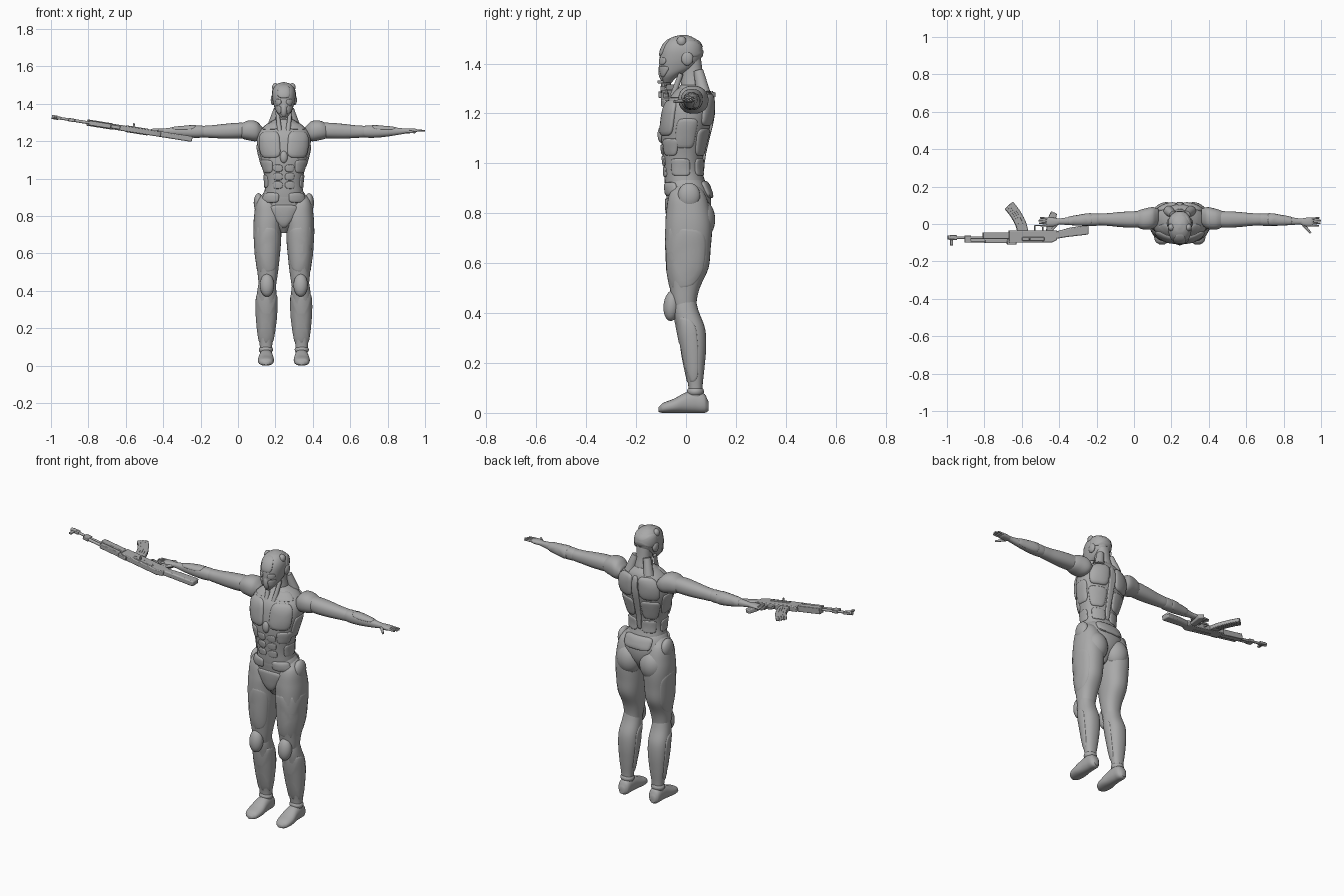
import bpy, bmesh
from math import sin, cos, pi, radians, copysign
from mathutils import Matrix, Vector

cube = bpy.data.objects.get("Cube")
if cube:
    bpy.data.objects.remove(cube)

grey = bpy.data.materials.new("plain grey")
grey.use_nodes = True
grey.diffuse_color = (0.4, 0.4, 0.4, 1)
grey.node_tree.nodes["Principled BSDF"].inputs["Base Color"].default_value = grey.diffuse_color
BODY = Matrix.Translation((0.245, 0, 0))


def finish(name, bm, mirror=False, matrix=BODY, angle=40, bevel=0):
    """Turn a bmesh into a smooth shaded object."""
    bmesh.ops.recalc_face_normals(bm, faces=bm.faces)
    mesh = bpy.data.meshes.new(name)
    bm.to_mesh(mesh)
    bm.free()
    mesh.materials.append(grey)
    ob = bpy.data.objects.new(name, mesh)
    bpy.context.collection.objects.link(ob)
    ob.matrix_world = matrix
    if bevel:
        mod = ob.modifiers.new("bevel", 'BEVEL')
        mod.width, mod.segments = bevel, 2
    if mirror:
        ob.modifiers.new("mirror", 'MIRROR').use_mirror_merge = False
    bpy.ops.object.select_all(action='DESELECT')
    ob.select_set(True)
    bpy.context.view_layer.objects.active = ob
    bpy.ops.object.shade_smooth_by_angle(angle=radians(angle))
    return ob


def section(rows, p):
    """Smoothly interpolate section extents at position p along the axis."""
    n = len(rows)
    i = max(k for k in range(n - 1) if k == 0 or rows[k][0] <= p)
    a, b = rows[i], rows[i + 1]
    before, after = rows[max(i - 1, 0)], rows[min(i + 2, n - 1)]
    h = b[0] - a[0]
    t = (p - a[0]) / h
    out = []
    for k in range(1, 5):
        m0 = (b[k] - before[k]) / (b[0] - before[0]) * h
        m1 = (after[k] - a[k]) / (after[0] - a[0]) * h
        out.append((2*t**3 - 3*t*t + 1) * a[k] + (t**3 - 2*t*t + t) * m0
                   + (3*t*t - 2*t**3) * b[k] + (t**3 - t*t) * m1)
    return out


def surface(rows, axis, p, angle, lift=0.0, power=0.88):
    """Point on a lofted body; rows hold (position, low, high, low, high)."""
    u0, u1, v0, v1 = section(rows, p)
    cu, cv = cos(angle), sin(angle)
    u = (u0 + u1) / 2 + ((u1 - u0) / 2 + lift) * copysign(abs(cu) ** power, cu)
    v = (v0 + v1) / 2 + ((v1 - v0) / 2 + lift) * copysign(abs(cv) ** power, cv)
    return {'X': (p, u, v), 'Y': (u, p, v), 'Z': (u, v, p)}[axis]


def loft(name, rows, axis='Z', mirror=False, sides=32, steps=5, matrix=BODY):
    bm = bmesh.new()
    spots = [a[0] + (b[0] - a[0]) * k / steps for a, b in zip(rows, rows[1:]) for k in range(steps)]
    spots.append(rows[-1][0])
    rings = [[bm.verts.new(surface(rows, axis, p, 2 * pi * k / sides)) for k in range(sides)] for p in spots]
    for r, s in zip(rings, rings[1:]):
        for k in range(sides):
            bm.faces.new((r[k], r[k - 1], s[k - 1], s[k]))
    bm.faces.new(rings[0])
    bm.faces.new(rings[-1])
    return finish(name, bm, mirror, matrix, 50)


def panel(name, rows, angles, span, lift=0.007, axis='Z', mirror=True, taper=0.0, corner=0.45):
    """Raised armour plate that follows a lofted body; angles in degrees."""
    bm = bmesh.new()
    mid, half = radians(sum(angles) / 2), radians(angles[1] - angles[0]) / 2
    pm, ph = sum(span) / 2, (span[1] - span[0]) / 2
    rings = []
    for size, height in ((1, -0.5), (0.97, 0.5), (0.92, 0.85), (0.75, 1.05), (0.5, 1.15), (0.2, 1.2)):
        ring = []
        for k in range(40):
            c, s = cos(2 * pi * k / 40), sin(2 * pi * k / 40)
            a, b = copysign(abs(c) ** corner, c) * size, copysign(abs(s) ** corner, s) * size
            ring.append(bm.verts.new(surface(rows, axis, pm + ph * b, mid + half * a * (1 + taper * b), lift * height)))
        rings.append(ring)
    for r, s in zip(rings, rings[1:]):
        for k in range(40):
            bm.faces.new((r[k], r[k - 1], s[k - 1], s[k]))
    bm.faces.new(rings[-1])
    return finish(name, bm, mirror, angle=50)


def ball(name, at, radii, mirror=True, tilt=0):
    bm = bmesh.new()
    turn = Matrix.Translation(at) @ Matrix.Rotation(radians(tilt), 4, 'X') @ Matrix.Diagonal((*radii, 1))
    bmesh.ops.create_uvsphere(bm, u_segments=28, v_segments=16, radius=1, matrix=turn)
    return finish(name, bm, mirror)


def rod(name, a, b, r0, r1=None, mirror=False, matrix=BODY):
    a, b = Vector(a), Vector(b)
    bm = bmesh.new()
    turn = Matrix.Translation((a + b) / 2) @ (b - a).to_track_quat('Z', 'Y').to_matrix().to_4x4()
    bmesh.ops.create_cone(bm, cap_ends=True, segments=16, radius1=r0, radius2=r1 or r0, depth=(b - a).length, matrix=turn)
    return finish(name, bm, mirror, matrix)


def even(rows):
    """Expand (z, half width, back, front) into full extents."""
    return [(z, -w, w, f, b) for z, w, f, b in rows]


# Torso, pelvis, neck and head
torso = even([(.88, .105, -.08, .08), (.92, .104, -.085, .078), (.97, .1, -.088, .066), (1.03, .108, -.094, .07),
              (1.1, .126, -.1, .085), (1.18, .143, -.095, .104), (1.24, .138, -.08, .108),
              (1.285, .1, -.045, .1), (1.315, .05, -.02, .08)])
pelvis = even([(.71, .018, -.035, .04), (.75, .05, -.062, .07), (.8, .095, -.072, .095),
               (.86, .125, -.078, .1), (.91, .116, -.083, .086), (.945, .095, -.075, .066)])
neck = even([(1.25, .055, -.015, .085), (1.31, .046, -.02, .08), (1.36, .04, -.018, .068), (1.42, .04, -.02, .06)])
head = even([(1.322, .012, -.09, -.06), (1.35, .036, -.1, -.03), (1.38, .05, -.106, .03), (1.42, .06, -.106, .06),
             (1.46, .062, -.098, .064), (1.49, .052, -.078, .05), (1.508, .032, -.048, .022), (1.515, .006, -.02, .0)])
for name, rows in (("torso", torso), ("pelvis", pelvis), ("neck", neck), ("head", head)):
    loft(name, rows)

# Chest, belly and side plates
panel("chest_plate", torso, (-84, -28), (1.11, 1.255), .009, taper=-.05)
panel("collar_plate", torso, (-78, -20), (1.262, 1.3), .006)
panel("rib_plate", torso, (-62, -12), (1.03, 1.1), .006, taper=.12)
panel("side_plate", torso, (-20, 25), (1.06, 1.18), .005)
panel("flank_plate", torso, (-35, 18), (.95, 1.02), .005)
for k in range(3):
    panel("belly_plate", torso, (-88, -58 - 3 * k), (.945 + .045 * k, .985 + .045 * k), .005, corner=.7)
ball("chest_core", (0, -.1, 1.115), (.02, .014, .032), False)
panel("groin_plate", pelvis, (-125, -55), (.735, .86), .008, mirror=False, taper=.35, corner=.7)
panel("waist_plate", pelvis, (-80, -25), (.87, .925), .008)

# Back plates
panel("shoulder_blade", torso, (32, 84), (1.15, 1.28), .01, taper=.04)
panel("back_plate", torso, (30, 82), (1.03, 1.14), .007, taper=.1)
panel("lower_back_plate", torso, (35, 84), (.95, 1.02), .006)
panel("spine", torso, (84, 96), (.96, 1.28), .008, mirror=False)
panel("belt_plate", pelvis, (50, 130), (.86, .93), .01, mirror=False, taper=.15)

# Head details
panel("crown_plate", head, (5, 175), (1.425, 1.495), .004, mirror=False, corner=.3)
panel("brow_plate", head, (-120, -60), (1.43, 1.505), .004, mirror=False, corner=.6)
panel("eye_plate", head, (-80, -40), (1.395, 1.425), .004, corner=.8)
panel("cheek_plate", head, (-75, -25), (1.345, 1.39), .004, taper=.2, corner=.7)
ball("muzzle", (0, -.09, 1.37), (.02, .021, .042), False)
ball("crown_horn", (.045, -.018, 1.488), (.018, .02, .022))
ball("ear_disc", (.058, .005, 1.42), (.012, .024, .028))
rod("neck_cord", (.035, -.02, 1.36), (.022, -.06, 1.25), .01, .013, True)
rod("neck_muscle", (.035, .05, 1.37), (.06, .07, 1.28), .02, .028, True)

# Legs and feet
thigh = [(.92, .065, .11, -.03, .04), (.88, .035, .145, -.065, .075), (.8, .008, .159, -.08, .1),
         (.74, .012, .162, -.083, .105), (.66, .015, .158, -.082, .099), (.58, .022, .152, -.078, .09),
         (.5, .031, .141, -.065, .055), (.44, .04, .135, -.055, .042), (.39, .048, .128, -.042, .045)]
calf = [(.47, .05, .13, -.045, .035), (.41, .041, .14, -.05, .05), (.34, .037, .148, -.036, .076),
        (.27, .039, .147, -.022, .081), (.18, .05, .139, -.004, .074), (.1, .063, .128, .01, .066),
        (.05, .063, .128, .008, .068)]
foot = [(-.11, .082, .108, .004, .022), (-.095, .062, .13, 0, .038), (-.05, .053, .139, 0, .056),
        (0, .057, .133, 0, .082), (.04, .06, .13, 0, .088), (.075, .065, .126, 0, .075), (.09, .082, .112, .008, .045)]
loft("thigh", thigh[::-1], mirror=True)
loft("calf", calf[::-1], mirror=True)
loft("foot", foot, 'Y', True)
panel("calf_guard", calf[::-1], (-200, 20), (.12, .385), .004, corner=.3)
panel("thigh_guard", thigh[::-1], (-150, 50), (.5, .74), .002, corner=.5)
ball("kneecap", (.09, -.057, .43), (.038, .033, .062), tilt=-6)
ball("ankle", (.096, .038, .085), (.038, .034, .025))
ball("hip_disc", (.135, .012, .87), (.026, .045, .052))
ball("buttock", (.072, .052, .775), (.07, .065, .085))

# Arms
shoulder = [(.115, .0, .08, 1.22, 1.275), (.145, -.025, .09, 1.2, 1.305), (.19, -.03, .082, 1.205, 1.31),
            (.225, -.018, .07, 1.215, 1.295), (.235, -.005, .06, 1.225, 1.285)]
upper_arm = [(.19, -.015, .068, 1.218, 1.298), (.25, -.02, .068, 1.214, 1.298), (.32, -.016, .064, 1.214, 1.292),
             (.38, -.01, .058, 1.217, 1.285), (.44, -.005, .054, 1.222, 1.28), (.46, .005, .045, 1.232, 1.27)]
forearm = [(.41, .0, .048, 1.228, 1.275), (.44, -.009, .056, 1.219, 1.283), (.5, -.01, .053, 1.219, 1.282),
           (.57, -.007, .041, 1.227, 1.276), (.63, -.003, .031, 1.237, 1.269), (.655, -.001, .029, 1.241, 1.267)]
palm = [(.64, 0, .027, 1.243, 1.266), (.67, -.012, .033, 1.242, 1.268), (.7, -.013, .035, 1.245, 1.267),
        (.712, -.01, .032, 1.25, 1.263)]
for name, rows in (("shoulder", shoulder), ("upper_arm", upper_arm), ("forearm", forearm), ("palm", palm)):
    loft(name, rows, 'X', True)
panel("forearm_guard", forearm, (-70, 160), (.47, .6), .003, 'X')
for k, length in enumerate((.04, .047, .05, .042)):
    y = -.008 + .0125 * k
    rod("finger", (.7, y, 1.257), (.705 + length, y * 1.1, 1.256), .0062, .004, True)
rod("thumb", (.66, -.004, 1.252), (.7, -.048, 1.247), .009, .005, True)

# Rifle, lying on its side and sloping down toward the stock
GUN = Matrix.Translation((-.62, 0, 1.27)) @ Matrix.Rotation(radians(9), 4, 'Y') @ Matrix.Translation((.62, 0, 0))


def prism(name, outline, thick, bevel=.004):
    bm = bmesh.new()
    face = bm.faces.new([bm.verts.new((x, y, -thick / 2)) for x, y in outline])
    made = bmesh.ops.extrude_face_region(bm, geom=[face])["geom"]
    bmesh.ops.translate(bm, vec=(0, 0, thick), verts=[v for v in made if isinstance(v, bmesh.types.BMVert)])
    return finish(name, bm, False, GUN, 30, bevel)


def block(name, x0, x1, y0, y1, thick):
    return prism(name, [(x0, y0), (x1, y0), (x1, y1), (x0, y1)], thick, .003)


rod("barrel", (-1, -.073, 0), (-.66, -.073, 0), .007, matrix=GUN)
rod("muzzle_brake", (-1, -.073, 0), (-.965, -.073, 0), .011, matrix=GUN)
rod("gas_tube", (-.9, -.09, 0), (-.66, -.09, 0), .008, matrix=GUN)
block("front_sight", -.988, -.972, -.115, -.068, .01)
block("sight_base", -.99, -.95, -.085, -.06, .016)
block("gas_block", -.91, -.875, -.1, -.062, .018)
block("lower_handguard", -.81, -.67, -.08, -.045, .034)
block("upper_handguard", -.8, -.68, -.102, -.082, .026)
block("rear_sight", -.68, -.63, -.11, -.08, .02)
prism("receiver", [(-.67, -.1), (-.44, -.1), (-.41, -.085), (-.41, -.035), (-.67, -.035)], .03)
block("bolt_cover", -.6, -.48, -.09, -.07, .036)
rod("charging_handle", (-.56, -.08, 0), (-.56, -.08, .035), .005, matrix=GUN)
prism("stock", [(-.42, -.08), (-.36, -.07), (-.24, -.056), (-.24, -.004), (-.34, -.02), (-.42, -.042)], .03, .006)
prism("pistol_grip", [(-.468, -.04), (-.43, -.04), (-.41, .055), (-.44, .068), (-.458, .03)], .024, .005)
block("trigger", -.49, -.483, -.04, -.015, .006)
block("trigger_guard", -.53, -.46, -.012, -.006, .012)
block("guard_front", -.533, -.525, -.04, -.006, .012)

# Curved magazine swept along an arc, with ribs
arc = [(t, Vector((-.595 - .075 * t ** 1.7, -.045 + .145 * t)), Vector((cos(.75 * t), sin(.75 * t)))) for t in
       [k / 8 for k in range(9)]]
prism("magazine", [p - d * .029 for t, p, d in arc] + [p + d * .029 for t, p, d in arc[::-1]], .022)
for side in (-.012, 0, .012):
    line = [(p + d * side) for t, p, d in arc[2:]]
    prism("magazine_rib", [p - Vector((.002, 0)) for p in line] + [p + Vector((.002, 0)) for p in line[::-1]], .026, 0)
